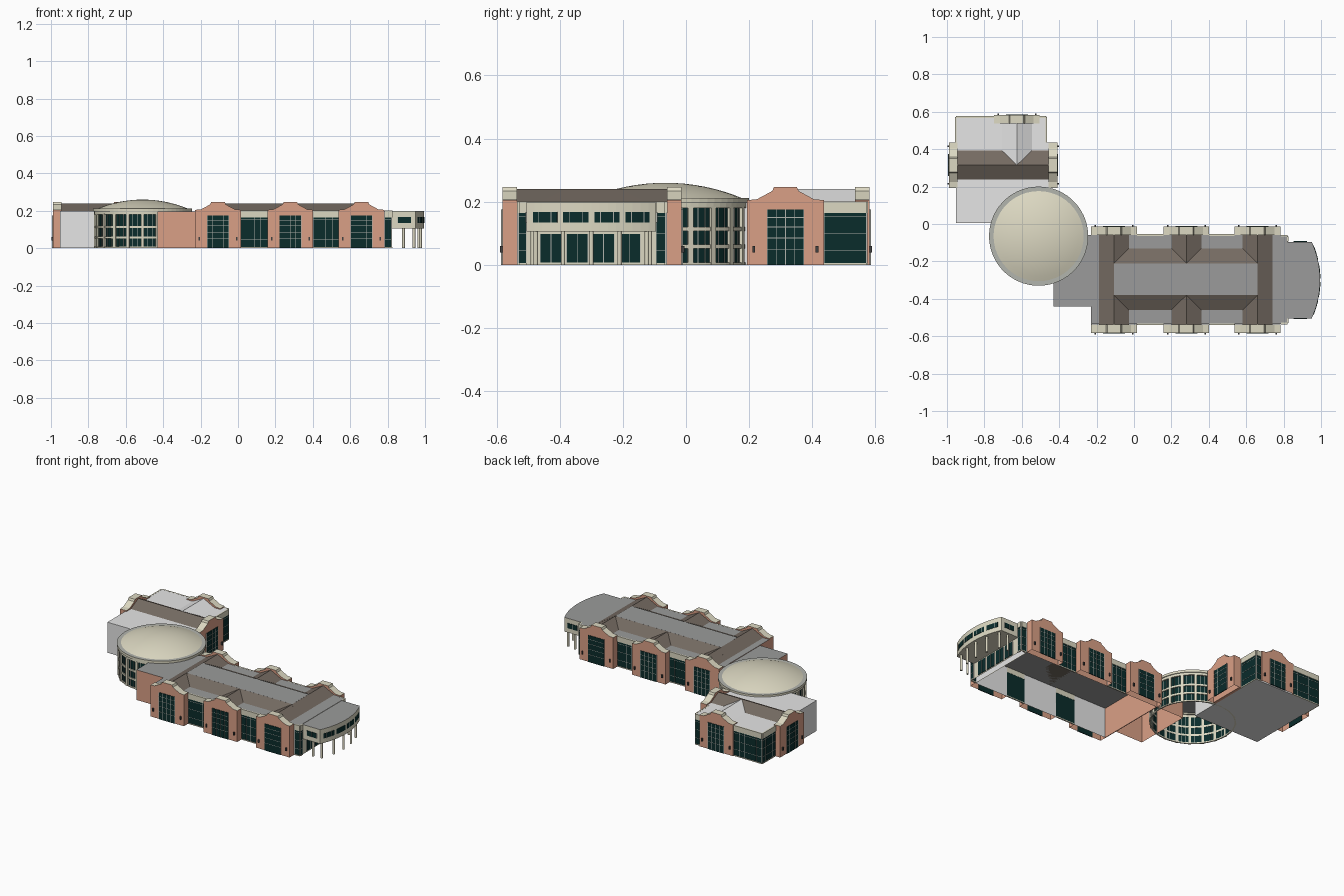
import bpy, bmesh, math
from mathutils import Matrix, Vector

if "Cube" in bpy.data.objects:
    bpy.data.objects.remove(bpy.data.objects["Cube"])


def colour(name, r, g, b):
    m = bpy.data.materials.new(name)
    m.diffuse_color = (r, g, b, 1)
    m.use_nodes = True
    m.node_tree.nodes["Principled BSDF"].inputs["Base Color"].default_value = m.diffuse_color
    return m


BRICK = colour("salmon brick", 0.70, 0.35, 0.24)
CREAM = colour("cream stone", 0.72, 0.69, 0.54)
GLASS = colour("dark teal glass", 0.003, 0.025, 0.024)
ROOF = colour("flat roof grey", 0.325, 0.33, 0.325)
BROWN = colour("brown roof", 0.175, 0.145, 0.12)
PALE = colour("pale grey wall", 0.79, 0.79, 0.79)
DARK = colour("dark metal", 0.05, 0.05, 0.05)
FRAME = colour("frame grey", 0.45, 0.46, 0.42)
I = Matrix.Identity(4)


def finish(name, bm, mats, open_base=False, smooth=False):
    """Make an object; a second material goes on upward faces."""
    bmesh.ops.recalc_face_normals(bm, faces=bm.faces[:])
    bm.normal_update()
    if len(mats) > 1:
        for f in bm.faces:
            f.material_index = 1 if f.normal.z > 0.3 else 0
    if open_base:
        base = [f for f in bm.faces if f.normal.z < -0.9 and f.calc_center_median().z < 0.001]
        bmesh.ops.delete(bm, geom=base, context='FACES')
    me = bpy.data.meshes.new(name)
    bm.to_mesh(me)
    bm.free()
    for m in mats:
        me.materials.append(m)
    ob = bpy.data.objects.new(name, me)
    bpy.context.collection.objects.link(ob)
    if smooth:
        for p in me.polygons:
            p.use_smooth = True
    return ob


def boxes(name, spans, mats, M=I, open_base=False):
    """spans: list of (x0, x1, y0, y1, z0, z1)."""
    bm = bmesh.new()
    for x0, x1, y0, y1, z0, z1 in spans:
        T = Matrix.Translation(((x0 + x1) / 2, (y0 + y1) / 2, (z0 + z1) / 2))
        bmesh.ops.create_cube(bm, size=1, matrix=M @ T @ Matrix.Diagonal((x1 - x0, y1 - y0, z1 - z0, 1)))
    return finish(name, bm, mats, open_base)


def extrude(name, pts, vec, mats, M=I, open_base=False):
    bm = bmesh.new()
    f = bm.faces.new([bm.verts.new(M @ Vector(p)) for p in pts])
    new = bmesh.ops.extrude_face_region(bm, geom=[f])["geom"]
    bmesh.ops.translate(bm, vec=M.to_3x3() @ Vector(vec),
                        verts=[v for v in new if isinstance(v, bmesh.types.BMVert)])
    return finish(name, bm, mats, open_base)


def arc_strip(bm, c, r0, r1, a0, a1, z0, z1, n):
    """Curved bar between two radii and two angles (degrees)."""
    rings = []
    for i in range(n + 1):
        a = math.radians(a0 + (a1 - a0) * i / n)
        rings.append([bm.verts.new((c[0] + r * math.cos(a), c[1] + r * math.sin(a), z))
                      for r, z in ((r0, z0), (r1, z0), (r1, z1), (r0, z1))])
    for p, q in zip(rings, rings[1:]):
        for k in range(4):
            bm.faces.new((p[k], p[(k + 1) % 4], q[(k + 1) % 4], q[k]))
    if a1 - a0 < 360:
        bm.faces.new(rings[0])
        bm.faces.new(rings[-1])
    else:
        bmesh.ops.remove_doubles(bm, verts=bm.verts[:], dist=1e-5)


def place(x, y, deg):
    """Wall frame: local x runs along the wall, local -y points outward."""
    return Matrix.Translation((x, y, 0)) @ Matrix.Rotation(math.radians(deg), 4, 'Z')


def glazing(name, M, x0, x1, z0, z1, nx, zs):
    t = 0.001
    boxes(name + "_glass", [(x0, x1, -0.003, 0.002, z0, z1)], [GLASS], M)
    bars = [(x - t, x + t, -0.004, 0, z0, z1) for x in (x0 + (x1 - x0) * i / nx for i in range(nx + 1))]
    bars += [(x0, x1, -0.004, 0, z - t, z + t) for z in zs]
    boxes(name + "_mullions", bars, [FRAME], M)


def pylon(name, M):
    """Shaped brick gable with stone coping, tall window and wall lamps."""
    half = [(0.122, 0), (0.122, 0.205), (0.09, 0.208), (0.042, 0.234), (0.036, 0.247)]
    pts = [(x, 0, z) for x, z in half] + [(-x, 0, z) for x, z in reversed(half)]
    extrude(name + "_gable", pts, (0, 0.046, 0), [BRICK, CREAM], M, True)
    glazing(name + "_window", M, -0.058, 0.058, 0, 0.175, 4, (0.05, 0.085, 0.12, 0.15))
    boxes(name + "_lamps", [(s * 0.1 - 0.004, s * 0.1 + 0.004, -0.008, 0, 0.04, 0.06) for s in (-1, 1)],
          [DARK], M)


def bay(name, M, w, nx):
    """Glazed wall between pylons with a stone frieze and base."""
    h = w / 2
    boxes(name + "_frieze", [(-h, h, -0.006, 0.003, 0.165, 0.2005), (-h, h, -0.005, 0.003, 0, 0.006)],
          [CREAM], M)
    glazing(name, M, -h, h, 0.006, 0.165, nx, (0.045, 0.1, 0.152))


# Long wing: walls, roof deck and hipped roof with cross gables
boxes("long_wing_body", [(-0.226, 0.785, -0.535, -0.06, 0, 0.2)], [PALE, ROOF], I, True)
boxes("west_end_wall", [(-0.23, -0.2255, -0.536, -0.059, 0, 0.2)], [BRICK, ROOF])
boxes("low_link_block", [(-0.43, -0.23, -0.44, -0.06, 0, 0.197)], [BRICK, ROOF], I, True)
bm = bmesh.new()
low = [bm.verts.new((x, y, 0.2)) for x, y in ((-0.187, -0.46), (0.74, -0.46), (0.74, -0.13), (-0.187, -0.13))]
top = [bm.verts.new((x, y, 0.24)) for x, y in ((-0.107, -0.38), (0.66, -0.38), (0.66, -0.21), (-0.107, -0.21))]
for k in range(4):
    bm.faces.new((low[k], low[(k + 1) % 4], top[(k + 1) % 4], top[k]))
finish("hipped_roof", bm, [BROWN])
boxes("hipped_roof_deck", [(-0.107, 0.66, -0.38, -0.21, 0.236, 0.2403)], [ROOF])

GABLES = (-0.107, 0.28, 0.66)
for i, x in enumerate(GABLES):
    extrude(f"cross_gable_{i}", [(x - 0.08, -0.54, 0.2), (x + 0.08, -0.54, 0.2), (x, -0.54, 0.2398)],
            (0, 0.485, 0), [BROWN])
    pylon(f"front_pylon_{i}", place(x, -0.582, 0))
    pylon(f"back_pylon_{i}", place(x, -0.0135, 180))
for i in range(2):
    x = (GABLES[i] + GABLES[i + 1]) / 2
    w = GABLES[i + 1] - GABLES[i] - 0.244
    bay(f"front_bay_{i}", place(x, -0.535, 0), w, 4)
    bay(f"back_bay_{i}", place(x, -0.06, 180), w, 4)

# East end block and ground floor glazing
boxes("east_block", [(0.78, 0.82, -0.53, -0.065, 0, 0.2)], [CREAM, ROOF], I, True)
bay("east_front_bay", place(0.8025, -0.53, 0), 0.035, 1)
bay("east_back_bay", place(0.8025, -0.065, 180), 0.035, 1)
bay("east_side_bay_a", place(0.82, -0.5175, 90), 0.024, 1)
bay("east_side_bay_b", place(0.82, -0.08, 90), 0.028, 1)
for i in range(4):
    glazing(f"east_ground_{i}", place(0.82, -0.4275 + i * 0.083, 90), -0.034, 0.034, 0.008, 0.098, 2, ())

# Raised room with a bowed end, on columns
C, R, A = (0.5055, -0.3), 0.4895, 24.76
bow = [(0.815, -0.505, 0.105)]
for i in range(17):
    a = math.radians(-A + 2 * A * i / 16)
    bow.append((C[0] + R * math.cos(a), C[1] + R * math.sin(a), 0.105))
bow.append((0.815, -0.095, 0.105))
extrude("bowed_room", bow, (0, 0, 0.093), [CREAM, ROOF])
bm = bmesh.new()
bars = bmesh.new()
for a in (-17.4, -5.8, 5.8, 17.4):
    arc_strip(bm, C, R - 0.004, R + 0.002, a - 4.7, a + 4.7, 0.135, 0.167, 4)
    for d in (-2.4, 2.4):
        arc_strip(bars, C, R - 0.003, R + 0.003, a + d - 0.12, a + d + 0.12, 0.135, 0.167, 1)
finish("bowed_windows", bm, [GLASS])
finish("bowed_window_bars", bars, [FRAME])
for n, y, d in (("front", -0.505, 0), ("back", -0.095, 180)):
    glazing(f"bowed_room_{n}_window", place(0.89, y, d), -0.035, 0.035, 0.135, 0.167, 2, ())
bm = bmesh.new()
spots = [(C[0] + 0.47 * math.cos(math.radians(a)), C[1] + 0.47 * math.sin(math.radians(a)))
         for a in (-22, -11, 0, 11, 22)] + [(0.885, -0.485), (0.885, -0.115)]
for x, y in spots:
    bmesh.ops.create_cone(bm, cap_ends=True, segments=12, radius1=0.007, radius2=0.007, depth=0.108,
                          matrix=Matrix.Translation((x, y, 0.054)))
finish("columns", bm, [CREAM])

# Rotunda: glass drum, stone bands, piers, rim and shallow dome
D = (-0.51, -0.065)
bm = bmesh.new()
bmesh.ops.create_cone(bm, cap_ends=True, segments=60, radius1=0.25, radius2=0.25, depth=0.205,
                      matrix=Matrix.Translation((D[0], D[1], 0.1025)))
finish("rotunda_glass", bm, [GLASS, ROOF], True)
for n, z0, z1, r in (("base", 0, 0.008, 0.257), ("lower", 0.052, 0.064, 0.256),
                     ("upper", 0.108, 0.12, 0.256), ("frieze", 0.18, 0.2, 0.259)):
    bm = bmesh.new()
    arc_strip(bm, D, 0.249, r, 0, 360, z0, z1, 60)
    finish(f"rotunda_{n}_band", bm, [CREAM])
piers = bmesh.new()
bars = bmesh.new()
for i in range(20):
    arc_strip(piers, D, 0.249, 0.26, i * 18 - 1.9, i * 18 + 1.9, 0, 0.185, 1)
    for d in (6, 12):
        arc_strip(bars, D, 0.249, 0.253, i * 18 + d - 0.25, i * 18 + d + 0.25, 0, 0.185, 1)
finish("rotunda_piers", piers, [CREAM])
finish("rotunda_mullions", bars, [FRAME])
bm = bmesh.new()
arc_strip(bm, D, 0.24, 0.265, 0, 360, 0.196, 0.212, 60)
finish("rotunda_rim", bm, [CREAM, FRAME])
bm = bmesh.new()
prev = None
SR = (0.246 ** 2 + 0.05 ** 2) / 0.1
for k in range(9):
    r = 0.246 * (1 - k / 8)
    z = 0.26 - SR + math.sqrt(SR * SR - r * r)
    ring = [bm.verts.new((D[0] + r * math.cos(t * math.tau / 48), D[1] + r * math.sin(t * math.tau / 48), z))
            for t in range(48 if r > 1e-6 else 1)]
    for t in range(48 if prev else 0):
        u = (t + 1) % 48
        bm.faces.new((prev[t], prev[u], ring[u], ring[t]) if len(ring) > 1 else (prev[t], prev[u], ring[0]))
    prev = ring
finish("dome", bm, [CREAM], smooth=True)

# North wing: pale body, ridge roof, cross gable, pylons and glazed corners
boxes("north_wing_body", [(-0.952, -0.47, 0.005, 0.571, 0, 0.2)], [PALE])
extrude("north_ridge_roof", [(-0.96, 0.237, 0.2), (-0.96, 0.393, 0.2), (-0.96, 0.315, 0.24)],
        (0.515, 0, 0), [BROWN])
boxes("north_east_return", [(-0.475, -0.452, 0.195, 0.435, 0, 0.2)], [BRICK, PALE])
extrude("north_cross_gable", [(-0.706, 0.315, 0.2), (-0.546, 0.315, 0.2), (-0.626, 0.315, 0.2398)],
        (0, 0.235, 0), [PALE])
pylon("north_pylon", place(-0.626, 0.582, 180))
pylon("east_pylon", place(-0.41, 0.315, 90))
pylon("west_pylon", place(-0.99, 0.315, -90))
bay("north_bay_wide", place(-0.85, 0.571, 180), 0.204, 5)
bay("north_bay_narrow", place(-0.487, 0.571, 180), 0.034, 1)
bay("north_east_bay", place(-0.47, 0.504, 90), 0.134, 1)
bay("north_west_bay", place(-0.952, 0.504, -90), 0.134, 4)
